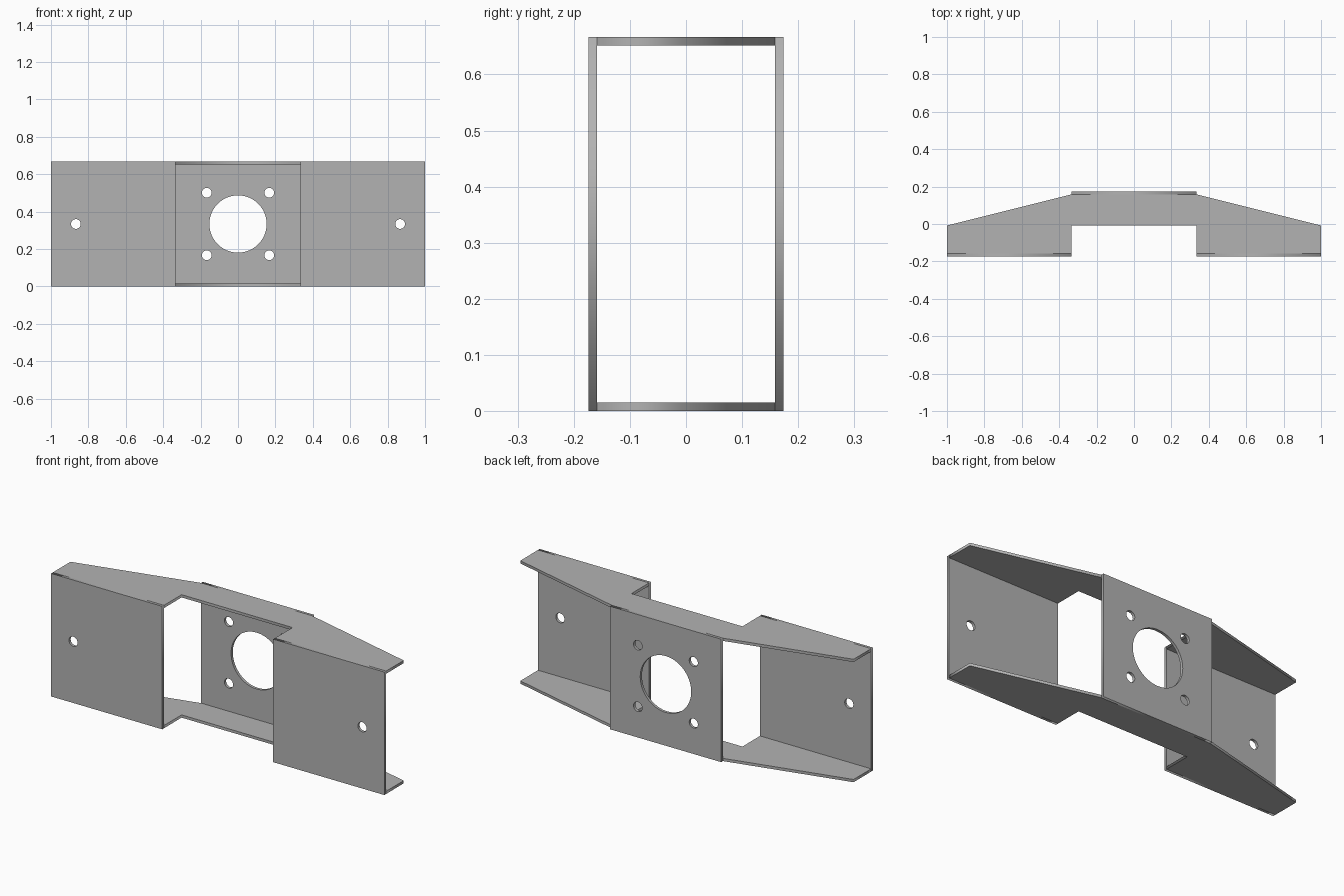
import bpy
import math

if "Cube" in bpy.data.objects:
    bpy.data.objects.remove(bpy.data.objects["Cube"], do_unlink=True)

HEIGHT, DEPTH, THICK = 0.667, 0.174, 0.015
INNER = 0.333          # half width of the centre section
MID = HEIGHT / 2
TIP = -0.008           # rear edge of the flange ends, and the notch edge

steel = bpy.data.materials.new("grey steel")
steel.use_nodes = True
steel.diffuse_color = (0.45, 0.45, 0.45, 1)
steel.node_tree.nodes["Principled BSDF"].inputs["Base Color"].default_value = (0.45, 0.45, 0.45, 1)


def circle(x, y, radius, sides=48):
    return [(x + radius * math.cos(math.tau * i / sides),
             y + radius * math.sin(math.tau * i / sides)) for i in range(sides)]


def rectangle(x0, x1):
    return [(x0, 0), (x1, 0), (x1, HEIGHT), (x0, HEIGHT)]


def sheet(name, outlines, location, upright):
    """Flat sheet cut from an outline, with any further outlines as holes."""
    curve = bpy.data.curves.new(name, "CURVE")
    curve.dimensions = "2D"
    curve.fill_mode = "BOTH"
    curve.extrude = THICK / 2
    for outline in outlines:
        spline = curve.splines.new("POLY")
        spline.points.add(len(outline) - 1)
        for point, (x, y) in zip(spline.points, outline):
            point.co = (x, y, 0, 1)
        spline.use_cyclic_u = True
    curve.materials.append(steel)
    obj = bpy.data.objects.new(name, curve)
    bpy.context.collection.objects.link(obj)
    obj.location = location
    if upright:
        obj.rotation_euler.x = math.pi / 2
    bpy.ops.object.select_all(action="DESELECT")
    obj.select_set(True)
    bpy.context.view_layer.objects.active = obj
    bpy.ops.object.convert(target="MESH")


# Rear mounting plate: large bore and four bolt holes
holes = [circle(0, MID, 0.153, 96)]
holes += [circle(sx * 0.167, MID + sz * 0.167, 0.026) for sx in (-1, 1) for sz in (-1, 1)]
sheet("rear_plate", [rectangle(-INNER, INNER)] + holes,
      (0, DEPTH - THICK / 2, 0), True)

# Front plates, one on each side, each with a bolt hole
for side, x0, x1 in (("left", INNER, 1), ("right", -1, -INNER)):
    centre = math.copysign(0.867, x0)
    sheet(side + "_front_plate", [rectangle(x0, x1), circle(centre, MID, 0.026)],
          (0, -DEPTH + THICK / 2, 0), True)

# Top and bottom flanges: notched at the front, tapered towards the ends
front, back = -DEPTH + THICK, DEPTH - THICK
half = [(INNER, TIP), (INNER, front), (1, front), (1, TIP), (INNER, back)]
outline = half + [(-x, y) for x, y in reversed(half)]
for name, z in (("bottom_flange", THICK / 2), ("top_flange", HEIGHT - THICK / 2)):
    sheet(name, [outline], (0, 0, z), False)
